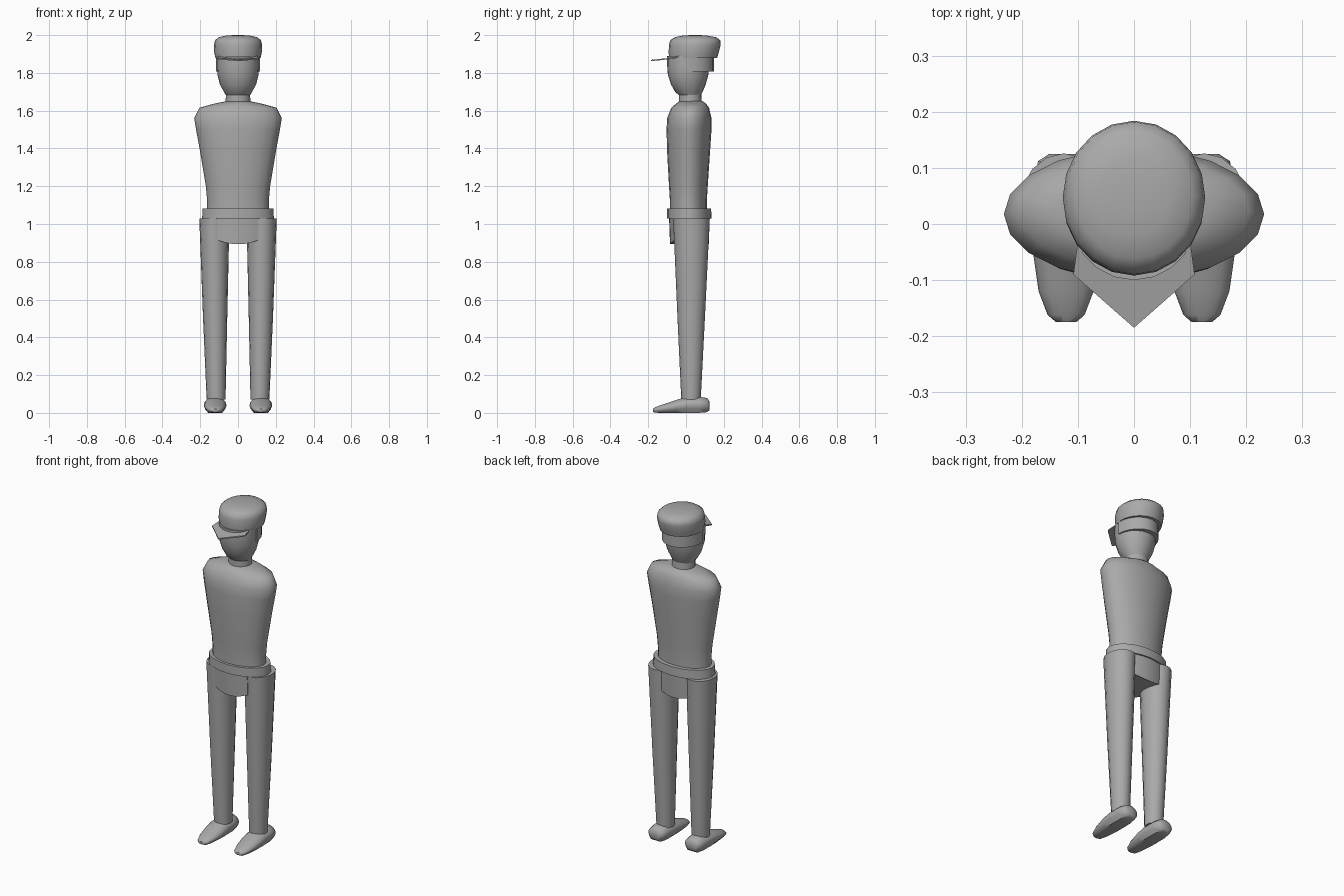
import bpy, bmesh, math

if "Cube" in bpy.data.objects:
    bpy.data.objects.remove(bpy.data.objects["Cube"])

grey = bpy.data.materials.new("plain grey")
grey.diffuse_color = (0.4, 0.4, 0.4, 1)
grey.use_nodes = True
grey.node_tree.nodes["Principled BSDF"].inputs["Base Color"].default_value = grey.diffuse_color


def finish(name, bm, smooth=40):
    bmesh.ops.recalc_face_normals(bm, faces=bm.faces)
    me = bpy.data.meshes.new(name)
    bm.to_mesh(me)
    bm.free()
    ob = bpy.data.objects.new(name, me)
    bpy.context.collection.objects.link(ob)
    me.materials.append(grey)
    bpy.ops.object.select_all(action='DESELECT')
    ob.select_set(True)
    bpy.context.view_layer.objects.active = ob
    bpy.ops.object.shade_smooth_by_angle(angle=math.radians(smooth))
    return ob


def skin(bm, rings):
    """Bridge rings of points and cap both ends."""
    vs = [[bm.verts.new(p) for p in r] for r in rings]
    n = len(vs[0])
    for a, b in zip(vs, vs[1:]):
        for i in range(n):
            j = (i + 1) % n
            bm.faces.new((a[i], a[j], b[j], b[i]))
    bm.faces.new(vs[0])
    bm.faces.new(vs[-1])


def loft(name, sections, n=20, smooth=40):
    """Stack ellipses: (z, centre x, half width, front y, back y)."""
    bm = bmesh.new()
    rings = []
    for z, cx, w, y0, y1 in sections:
        cy, d = (y0 + y1) / 2, (y1 - y0) / 2
        rings.append([(cx + w * math.cos(2 * math.pi * i / n),
                       cy + d * math.sin(2 * math.pi * i / n), z) for i in range(n)])
    skin(bm, rings)
    return finish(name, bm, smooth)


# torso with sloping shoulders
loft("torso", [(1.05, 0, .165, -.085, .11), (1.12, 0, .163, -.085, .11),
               (1.2, 0, .17, -.09, .115), (1.38, 0, .2, -.1, .127),
               (1.5, 0, .222, -.103, .135), (1.56, 0, .232, -.1, .135),
               (1.615, 0, .205, -.078, .122), (1.635, 0, .135, -.055, .108),
               (1.65, 0, .065, -.035, .09)], smooth=50)

# belt
loft("belt", [(1.03, 0, .19, -.1, .135), (1.083, 0, .187, -.1, .133)])

# hip piece: curved front and back panels with straight sides
bm = bmesh.new()
rings = []
for z, dip, s in ((1.04, 0, 1), (.915, .022, .95)):
    ring = []
    for sign in (-1, 1):
        for i in range(7):
            t = -1 + i / 3
            x = -sign * t * .108
            y = .018 + sign * s * (.108 - .022 * t * t)
            ring.append((x, y, z - dip * (1 - t * t)))
    rings.append(ring)
skin(bm, rings)
finish("hips", bm)

# cap-shaded head and neck
loft("neck", [(1.62, 0, .066, -.038, .085), (1.7, 0, .064, -.038, .08)])
loft("head", [(1.675, 0, .06, -.03, .075), (1.7, 0, .075, -.058, .088),
              (1.74, 0, .096, -.08, .105), (1.79, 0, .109, -.096, .118),
              (1.84, 0, .112, -.1, .124), (1.89, 0, .112, -.1, .124)])

# hair band around the back half of the head
bm = bmesh.new()
rings = []
for z in (1.808, 1.885):
    arc = [math.pi * i / 12 for i in range(13)]
    rings.append([(.117 * math.cos(a), .01 + .137 * math.sin(a), z) for a in arc])
skin(bm, rings)
finish("hair", bm)

# cap crown
loft("cap_crown", [(1.88, 0, .12, -.09, .165), (1.91, 0, .126, -.092, .174),
                   (1.95, 0, .127, -.09, .184), (1.972, 0, .122, -.084, .182),
                   (1.988, 0, .104, -.062, .162), (1.997, 0, .065, -.02, .115),
                   (2.0, 0, .025, .025, .075)], smooth=60)

# pointed cap visor
bm = bmesh.new()
plan = [(-.1, -.03, 1.884), (-.108, -.09, 1.872), (0, -.185, 1.862),
        (.108, -.09, 1.872), (.1, -.03, 1.884)]
skin(bm, [plan, [(x, y, z + .007) for x, y, z in plan]])
finish("cap_visor", bm, 20)

for side, s in (("left", 1), ("right", -1)):
    # tapering trouser leg
    loft(side + "_leg", [(.07, s * .116, .05, -.025, .078),
                         (.5, s * .121, .064, -.045, .1),
                         (1.03, s * .125, .08, -.068, .126)], n=16)
    # shoe: cross-sections from heel to toe (y, half width, bottom, top)
    bm = bmesh.new()
    rings = []
    for y, w, z0, z1 in ((.125, .03, .015, .06), (.112, .05, .004, .08),
                         (.07, .058, 0, .086), (0, .06, 0, .084),
                         (-.05, .059, 0, .07), (-.12, .049, 0, .046),
                         (-.162, .033, .001, .031), (-.175, .018, .006, .022)):
        cz, h = (z0 + z1) / 2, (z1 - z0) / 2
        ring = []
        for i in range(14):
            a = 2 * math.pi * i / 14
            ring.append((s * .121 + w * math.cos(a), y,
                         max(cz + h * math.sin(a), z0 + h * .12)
                         if math.sin(a) > -.6 else z0))
        rings.append(ring)
    skin(bm, rings)
    finish(side + "_shoe", bm, 50)
